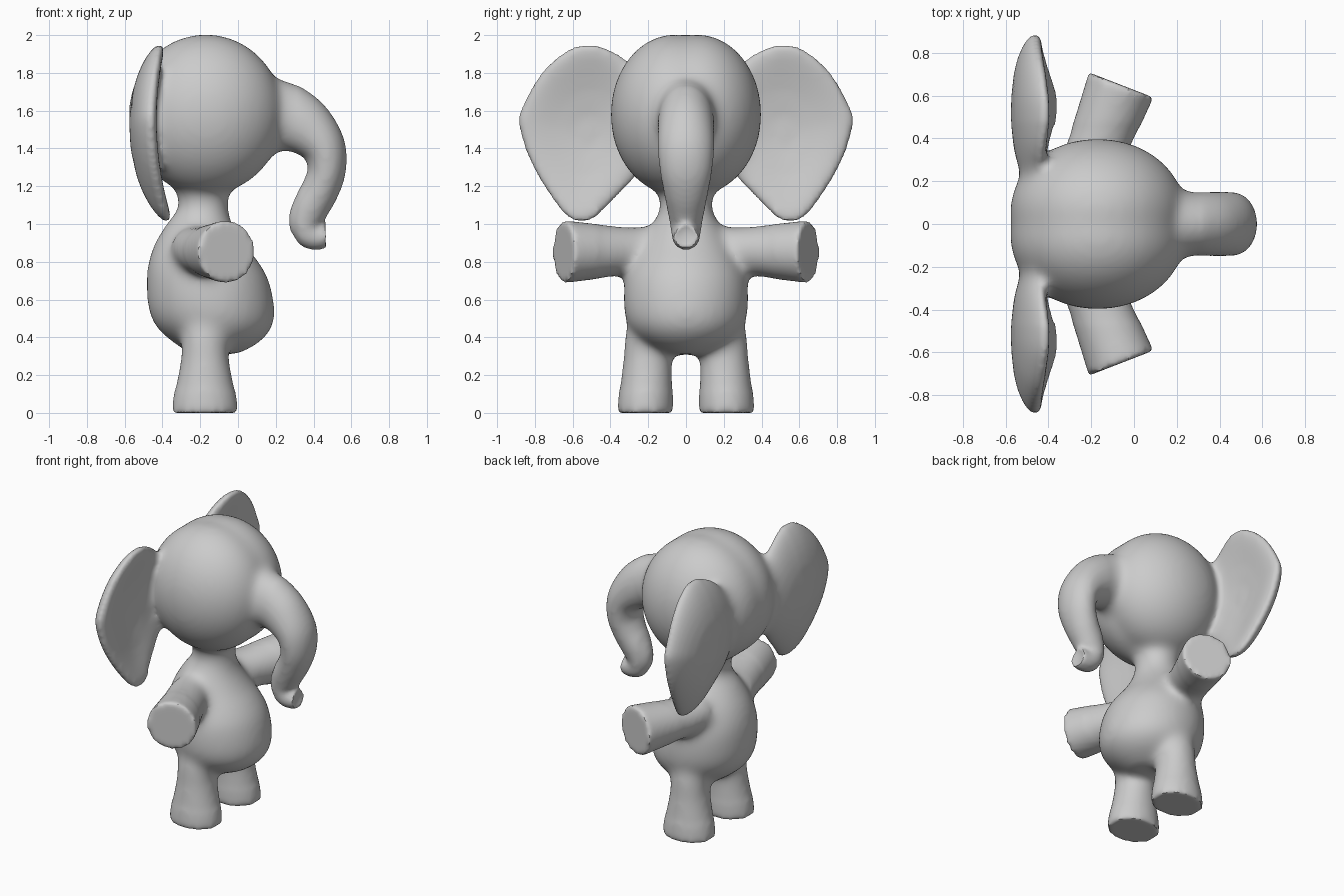
import bpy, bmesh, math
from mathutils import Vector

cube = bpy.data.objects.get("Cube")
if cube:
    bpy.data.objects.remove(cube, do_unlink=True)

VOXEL = 0.016
SEGMENTS = 32
skin = bmesh.new()


def spline(rows, steps=5, closed=False):
    """Smooth curve through rows of numbers."""
    n = len(rows)
    out = []
    for i in range(n if closed else n - 1):
        ids = [i - 1, i, i + 1, i + 2]
        ids = [k % n if closed else min(max(k, 0), n - 1) for k in ids]
        p = [rows[k] for k in ids]
        for s in range(steps):
            t = s / steps
            out.append([0.5 * (2 * b + (c - a) * t + (2 * a - 5 * b + 4 * c - d) * t ** 2
                               + (3 * b - a - 3 * c + d) * t ** 3)
                        for a, b, c, d in zip(*p)])
    return out if closed else out + [list(rows[-1])]


def skin_rings(rings):
    """Join rings of points into a closed tube."""
    loops = [[skin.verts.new(p) for p in ring] for ring in rings]
    n = len(loops[0])
    for a, b in zip(loops, loops[1:]):
        for k in range(n):
            skin.faces.new((a[k], a[(k + 1) % n], b[(k + 1) % n], b[k]))
    skin.faces.new(loops[0][::-1])
    skin.faces.new(loops[-1])


def loft(rows, side, axis=None):
    """Tube through rows of (x, y, z, radius along side, other radius)."""
    rows = spline(rows)
    points = [Vector(r[:3]) for r in rows]
    rings = []
    for i, r in enumerate(rows):
        tangent = axis or points[min(i + 1, len(rows) - 1)] - points[max(i - 1, 0)]
        other = tangent.cross(side).normalized()
        rings.append([points[i] + side * r[3] * math.cos(a) + other * r[4] * math.sin(a)
                      for a in (math.tau * k / SEGMENTS for k in range(SEGMENTS))])
    skin_rings(rings)


X, Y, Z = Vector((1, 0, 0)), Vector((0, 1, 0)), Vector((0, 0, 1))

# Torso and neck: height, back, front, half width
torso = [(1.30, -.42, .06, .26), (1.21, -.35, -.02, .18), (1.14, -.32, -.05, .145),
         (1.08, -.32, -.05, .14), (1.0, -.38, -.03, .18), (.9, -.44, .03, .24),
         (.8, -.475, .11, .29), (.7, -.485, .165, .325), (.55, -.475, .195, .33),
         (.45, -.43, .18, .30), (.37, -.34, .11, .22), (.31, -.25, 0, .10)]
loft([((b + f) / 2, 0, z, w, (f - b) / 2) for z, b, f, w in torso], Y, Z)

# Trunk, with a shallow hollow at the tip
loft([(.05, 0, 1.57, .17, .24), (.17, 0, 1.57, .16, .21), (.25, 0, 1.565, .15, .185),
      (.36, 0, 1.51, .15, .155), (.45, 0, 1.41, .15, .12), (.47, 0, 1.29, .14, .102),
      (.435, 0, 1.18, .12, .10), (.378, 0, 1.08, .10, .10), (.35, 0, 1.0, .085, .09),
      (.39, 0, .935, .075, .072), (.485, 0, .935, .065, .063)], Y)
tip = [v for v in skin.verts if v.co.x > .47 and v.co.z < 1.01]
tip_face = next(f for f in skin.faces if len(f.verts) > 4 and all(v in tip for v in f.verts))
bmesh.ops.inset_region(skin, faces=[tip_face], thickness=.025)
for v in tip_face.verts:
    v.co.x -= .03

ear_outline = [(.46, 1.95), (.60, 1.935), (.75, 1.82), (.86, 1.64), (.885, 1.52),
               (.81, 1.30), (.66, 1.07), (.56, 1.01), (.45, 1.05), (.35, 1.15),
               (.24, 1.27), (.18, 1.42), (.18, 1.70), (.28, 1.85), (.37, 1.92)]

for s in (1, -1):
    # Head half; the pair leaves a faint crease on the crown
    ball = bmesh.ops.create_uvsphere(skin, u_segments=48, v_segments=32, radius=1)["verts"]
    for v in ball:
        v.co = Vector((v.co.x * .41 - .17, v.co.y * .34 + s * .06, v.co.z * .425 + 1.58))

    # Leg
    loft([(-.175, s * .215, 0, .147, .175), (-.175, s * .213, .08, .145, .168),
          (-.175, s * .204, .28, .13, .13), (-.175, s * .20, .40, .125, .125),
          (-.175, s * .18, .55, .11, .12)], Y, Z)

    # Arm
    loft([(-.24, s * .18, .87, .12, .13), (-.20, s * .29, .86, .125, .14),
          (-.14, s * .44, .855, .142, .148), (-.06, s * .65, .853, .167, .163)],
         Z, Vector((.36, s * .93, 0)))

    # Ear, cupped towards the front
    rim = spline(ear_outline, 4, closed=True)
    rings = []
    for k in range(-9, 10):
        a = math.radians(k * 9.85)
        scale, depth = math.cos(a) ** .45, math.sin(a) * .062
        ring = []
        for y, z in rim:
            y, z = .52 + (y - .52) * scale, 1.48 + (z - 1.48) * scale
            x = -.46 + .06 * ((z - 1.55) / .45) ** 2 - .055 * (1 - scale ** 2)
            ring.append((x + depth, s * y, z))
        rings.append(ring)
    skin_rings(rings)

bmesh.ops.recalc_face_normals(skin, faces=skin.faces)
mesh = bpy.data.meshes.new("elephant_skin")
skin.to_mesh(mesh)
skin.free()
elephant = bpy.data.objects.new("elephant", mesh)
bpy.context.collection.objects.link(elephant)

# Fuse the parts into one skin
fuse = elephant.modifiers.new("fuse", "REMESH")
fuse.mode = "VOXEL"
fuse.voxel_size = VOXEL
bpy.ops.object.select_all(action="DESELECT")
elephant.select_set(True)
bpy.context.view_layer.objects.active = elephant
bpy.ops.object.convert(target="MESH")

# Soften everywhere a little, and more where the parts meet
bm = bmesh.new()
bm.from_mesh(elephant.data)
joints = [v for v in bm.verts if abs(v.co.y) < .46 and v.co.z > .12 and v.co.x < .32]


def soften(verts, times):
    for _ in range(times):
        bmesh.ops.smooth_vert(bm, verts=verts, factor=.5,
                              use_axis_x=True, use_axis_y=True, use_axis_z=True)


soften(joints, 22)
soften(bm.verts[:], 4)
bm.to_mesh(elephant.data)
bm.free()

# Plain grey skin
grey = bpy.data.materials.new("soft grey")
grey.use_nodes = True
colour = (.6, .6, .6, 1)
grey.diffuse_color = colour
grey.node_tree.nodes["Principled BSDF"].inputs["Base Color"].default_value = colour
elephant.data.materials.clear()
elephant.data.materials.append(grey)
bpy.ops.object.shade_smooth_by_angle(angle=math.radians(40))
